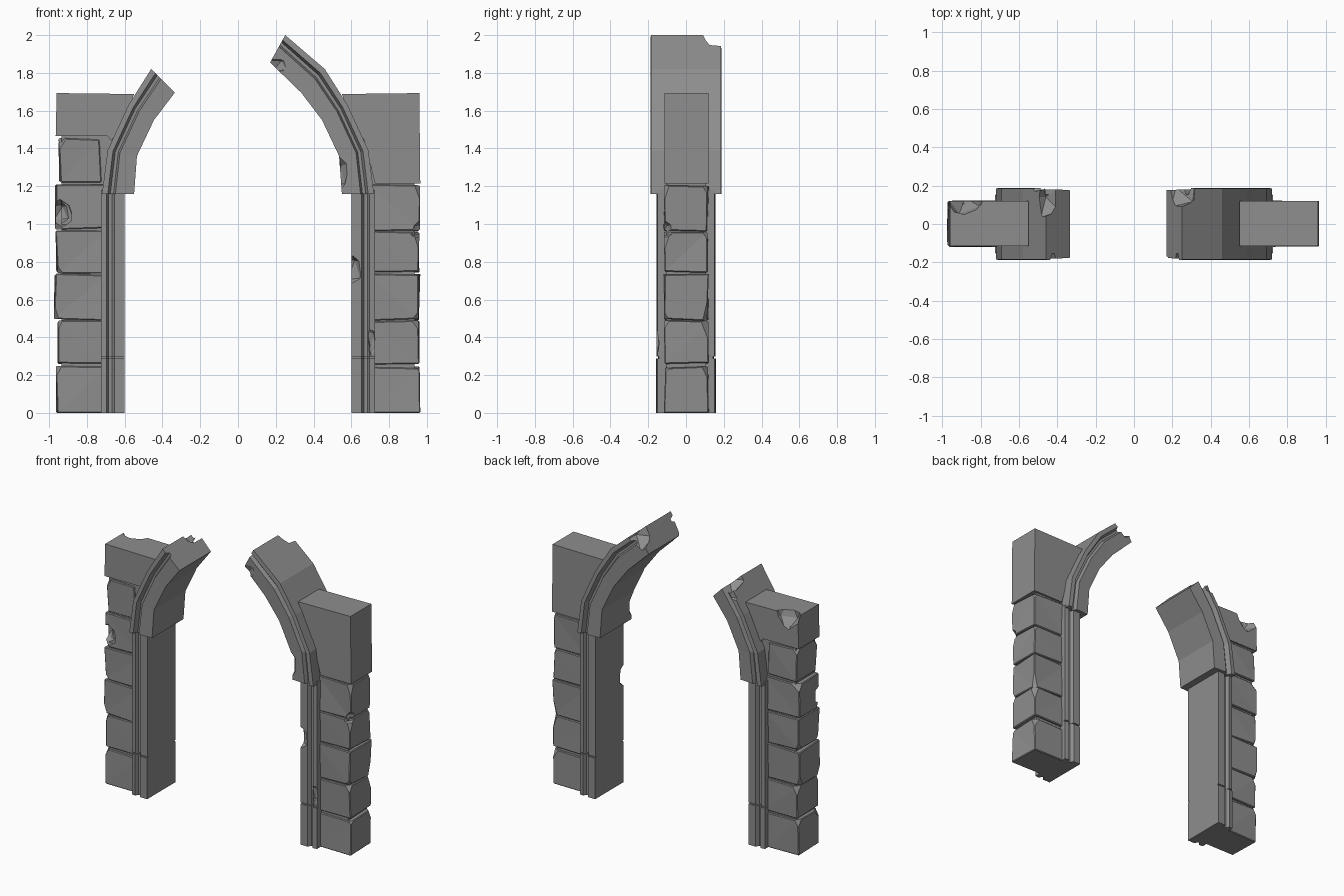
import bpy, bmesh, random
from mathutils import Vector

if "Cube" in bpy.data.objects:
    bpy.data.objects.remove(bpy.data.objects["Cube"])

random.seed(4)

# Dark grey stone
STONE = bpy.data.materials.new("dark_stone")
STONE.diffuse_color = (0.27, 0.27, 0.27, 1)
STONE.use_nodes = True
STONE.node_tree.nodes["Principled BSDF"].inputs["Base Color"].default_value = STONE.diffuse_color


def finish(name, bm):
    bmesh.ops.recalc_face_normals(bm, faces=bm.faces)
    me = bpy.data.meshes.new(name)
    bm.to_mesh(me)
    bm.free()
    me.materials.append(STONE)
    ob = bpy.data.objects.new(name, me)
    bpy.context.collection.objects.link(ob)
    return ob


def loft(name, rings):
    """Closed solid through a list of equal-length rings."""
    bm = bmesh.new()
    vs = [[bm.verts.new(p) for p in r] for r in rings]
    n = len(rings[0])
    for a, b in zip(vs, vs[1:]):
        for i in range(n):
            j = (i + 1) % n
            bm.faces.new((a[i], a[j], b[j], b[i]))
    bm.faces.new(vs[0])
    bm.faces.new(vs[-1])
    return finish(name, bm)


def slab(name, side, outline, y0, y1):
    """XZ outline extruded through the wall depth."""
    return loft(name, [[(side * x, y, z) for x, z in outline] for y in (y0, y1)])


def stone(name, side, x0, x1, z0, z1):
    """Roughly cut block: shifted corners, worn edges, two broken outer corners."""
    bm = bmesh.new()
    bmesh.ops.create_cube(bm, size=1)
    mid = Vector((side * (x0 + x1) / 2, 0, (z0 + z1) / 2))
    for v in bm.verts:
        x = x1 if v.co.x > 0 else x0
        y = 0.117 if v.co.y > 0 else -0.115
        z = z1 if v.co.z > 0 else z0
        j = [random.uniform(-0.006, 0.006) for _ in range(3)]
        v.co = (side * (x + j[0]), y + j[1], z + j[2] if z > 0 else 0)
    bmesh.ops.recalc_face_normals(bm, faces=bm.faces)
    bmesh.ops.bevel(bm, geom=bm.edges[:], offset=0.005, segments=1, affect='EDGES')
    bmesh.ops.triangulate(bm, faces=bm.faces[:])
    for sy in (-1, 1):
        sz = random.choice((-1, 1)) if z0 > 0 else 1
        corner = Vector((side * x1, sy * .116, z1 if sz > 0 else z0))
        nrm = Vector((side * random.uniform(.5, 1), sy * random.uniform(.5, 1),
                      sz * random.uniform(.2, .7))).normalized()
        cut = bmesh.ops.bisect_plane(bm, geom=bm.verts[:] + bm.edges[:] + bm.faces[:],
                                     plane_co=corner - nrm * random.uniform(.015, .025),
                                     plane_no=nrm, clear_outer=True)
        edges = [g for g in cut['geom_cut'] if isinstance(g, bmesh.types.BMEdge)]
        bmesh.ops.holes_fill(bm, edges=edges)
    return finish(name, bm)


def chip(ob, centre, size):
    """Knock a faceted piece out of a part."""
    bm = bmesh.new()
    bmesh.ops.create_icosphere(bm, subdivisions=1, radius=1)
    for v in bm.verts:
        v.co *= random.uniform(0.8, 1.2)
        v.co = Vector(centre) + v.co * Vector(size)
    cutter = finish("chip_cutter", bm)
    cutter.hide_render = True
    m = ob.modifiers.new("chip", 'BOOLEAN')
    m.operation, m.object, m.solver = 'DIFFERENCE', cutter, 'EXACT'
    bpy.context.view_layer.objects.active = ob
    bpy.ops.object.modifier_apply(modifier=m.name)
    bpy.data.objects.remove(cutter)


# Moulding sections: (position, half depth)
COLUMN = [(.60, .156), (.655, .156), (.668, .132), (.685, .132), (.695, .155), (.725, .15)]
ARCH = [(0, .176), (.58, .181), (.64, .155), (.74, .155), (.82, .188), (1, .186)]
# Arch stations: inner and outer edge in XZ
STATIONS = [((.55, 1.16), (.72, 1.16)), ((.535, 1.36), (.69, 1.39)), ((.445, 1.55), (.58, 1.63)),
            ((.335, 1.695), (.46, 1.82)), ((.17, 1.855), (.25, 2.0))]


def column(name, side, z0, z1, grow=0.0):
    half = [(x, d + grow) for x, d in COLUMN]
    plan = [(x, -d) for x, d in half] + [(x, d) for x, d in reversed(half)]
    return loft(name, [[(side * x, y, z) for x, y in plan] for z in (z0, z1)])


def arch(name, side, count):
    rings = []
    for a, b in STATIONS[:count]:
        a, b = Vector(a), Vector(b)
        pts = [(a.lerp(b, t), -d) for t, d in ARCH] + [(a.lerp(b, t), d) for t, d in reversed(ARCH)]
        rings.append([(side * p.x, y, p.y) for p, y in pts])
    return loft(name, rings)


# Stone courses per side: z range and outer edge
COURSES = {
    -1: [(0, .245, .96), (.26, .487, .957), (.492, .732, .97), (.742, .965, .96),
         (.975, 1.205, .965), (1.225, 1.452, .945)],
    1: [(0, .242, .962), (.26, .485, .96), (.493, .733, .96), (.743, .957, .957),
        (.966, 1.205, .96)],
}
TOP_Z = {-1: 1.465, 1: 1.215}
parts = {}

for side, word in ((-1, "left"), (1, "right")):
    # Pillar stones and the recessed wall core behind their joints
    parts[word, "core"] = slab(word + "_wall_core", side,
                               [(.66, .02), (.935, .02), (.935, 1.6), (.66, 1.6)], -.104, .106)
    for i, (z0, z1, x1) in enumerate(COURSES[side]):
        parts[word, i] = stone(f"{word}_stone_{i + 1}", side, .728 if z0 > 1 else .70, x1, z0, z1)
    # Haunch stone shaped to the back of the arch
    tz = TOP_Z[side]
    parts[word, "top"] = slab(word + "_haunch_stone", side,
                              [(.965, tz), (.96, 1.693), (.55, 1.688), (.60, 1.56),
                               (.67, 1.44), (.69 if side < 0 else .725, tz)], -.114, .12)
    # Moulded jamb in two pieces
    column(word + "_jamb_base", side, 0, .288, .002)
    column(word + "_jamb_core", side, .25, .35, -.008)
    parts[word, "jamb"] = column(word + "_jamb_shaft", side, .298, 1.18)
    # Broken arch springing
    parts[word, "arch"] = arch(word + "_arch", side, 4 if side < 0 else 5)

# Damage: half, part, centre and size of the missing piece
DAMAGE = [
    ("left", 4, (-.95, -.14, 1.06), (.085, .10, .085)),
    ("left", "core", (-.95, -.14, 1.06), (.085, .10, .085)),
    ("left", "top", (-.88, .14, 1.70), (.11, .10, .12)),
    ("left", "arch", (-.46, .14, 1.84), (.09, .12, .10)),
    ("left", "arch", (-.52, .22, 1.76), (.08, .06, .07)),
    ("right", 3, (.97, -.13, .97), (.06, .07, .06)),
    ("right", 4, (.97, -.13, .97), (.06, .07, .06)),
    ("right", "core", (.97, -.13, .97), (.06, .07, .06)),
    ("right", "jamb", (.60, -.18, .76), (.07, .07, .11)),
    ("right", "jamb", (.71, -.17, .38), (.03, .04, .10)),
    ("right", "arch", (.53, -.20, 1.26), (.06, .08, .12)),
    ("right", "arch", (.22, .19, 1.98), (.12, .14, .10)),
    ("right", "arch", (.21, -.21, 1.84), (.08, .06, .06)),
]
for word, key, centre, size in DAMAGE:
    chip(parts[word, key], centre, size)
